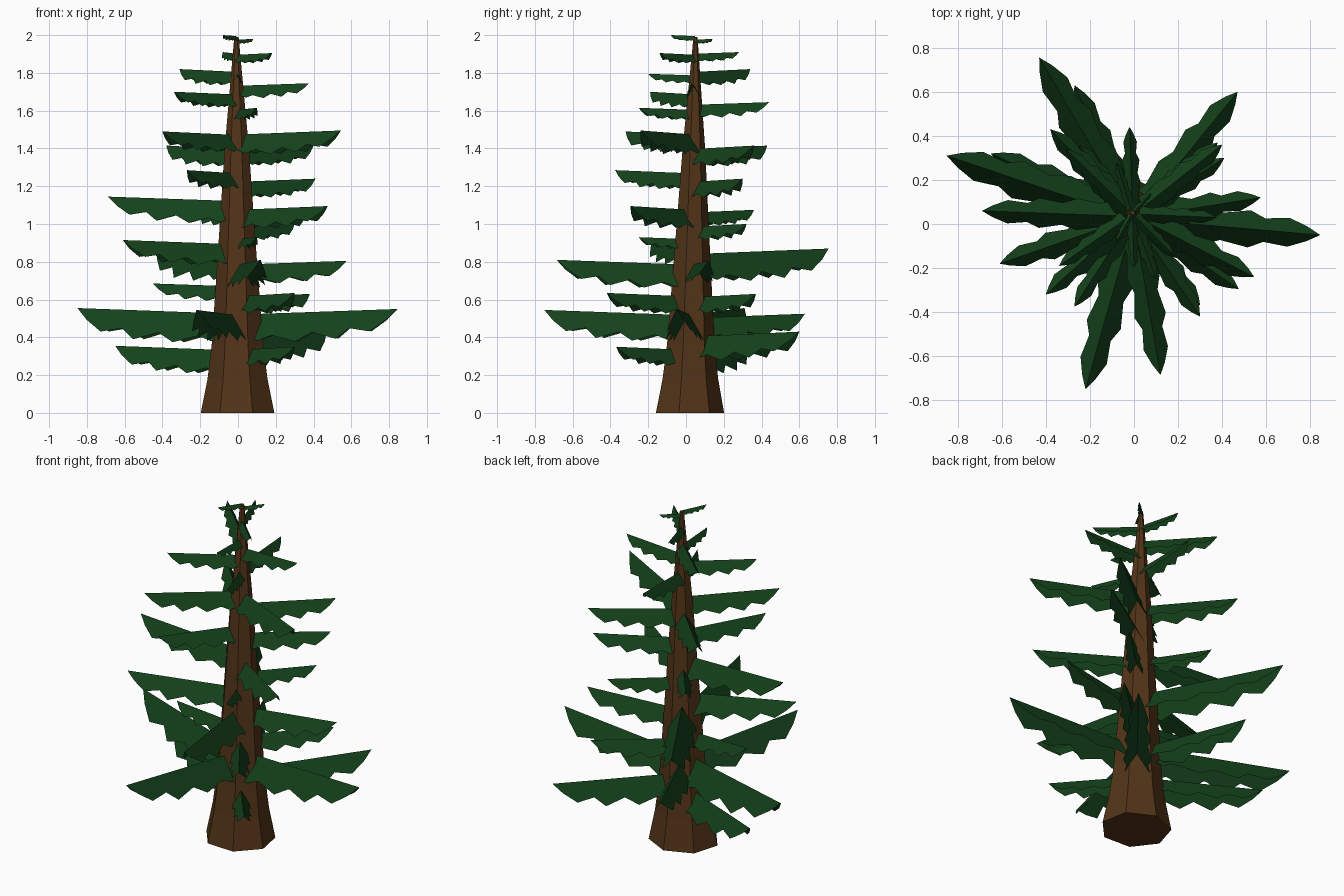
import bpy, bmesh, math
from mathutils import Vector

if "Cube" in bpy.data.objects:
    bpy.data.objects.remove(bpy.data.objects["Cube"])


def material(name, rgb):
    m = bpy.data.materials.new(name)
    m.diffuse_color = (*rgb, 1)
    m.use_nodes = True
    m.node_tree.nodes["Principled BSDF"].inputs["Base Color"].default_value = m.diffuse_color
    return m


BARK = material("bark", (0.085, 0.034, 0.009))
NEEDLES = material("needles", (0.007, 0.054, 0.011))


def finish(bm, name, mat):
    mesh = bpy.data.meshes.new(name)
    bm.to_mesh(mesh)
    bm.free()
    mesh.materials.append(mat)
    obj = bpy.data.objects.new(name, mesh)
    bpy.context.collection.objects.link(obj)
    return obj


def axis(z):
    return Vector((-0.004 * z, 0.014 + 0.018 * z, z))


# trunk: seven-sided tapered rings with a flared foot
bm = bmesh.new()
rings = []
for z, r in [(0, 0.2), (0.18, 0.163), (0.36, 0.14), (0.8, 0.108),
             (1.4, 0.066), (1.99, 0.012)]:
    c = axis(z)
    rings.append([bm.verts.new(c + Vector((r * math.cos(a), 0.94 * r * math.sin(a), 0)))
                  for a in (math.radians(190 + i * 360 / 7) for i in range(7))])
for lo, hi in zip(rings, rings[1:]):
    for i in range(7):
        j = (i + 1) % 7
        bm.faces.new((lo[i], lo[j], hi[j], hi[i]))
bm.faces.new(rings[0][::-1])
bm.faces.new(rings[-1])
finish(bm, "trunk", BARK)

# drooping saw-tooth edge of a bough: (distance along, depth)
TEETH = [(0.03, 0.75), (0.13, 0.95), (0.22, 0.78), (0.37, 1.03), (0.47, 0.72),
         (0.62, 0.98), (0.70, 0.62), (0.83, 0.76), (0.93, 0.38)]


def bough(name, x, y, z):
    """Folded, tent-shaped bough from the trunk axis to its tip."""
    root = axis(z)
    out = Vector((x, y, z)) - root
    length = out.length
    out.normalize()
    side = Vector((-out.y, out.x, 0))
    depth = 0.175 * length
    bm = bmesh.new()
    rows = []
    for t, d in TEETH:
        top = root + out * length * t
        top.z -= 0.035 * length * (1 - t)
        drop = Vector((0, 0, -depth * d))
        wide = side * depth * 0.58 * d
        rows.append([bm.verts.new(p) for p in
                     (top + drop + wide, top, top + drop - wide)])
    tip = bm.verts.new((x, y, z))
    for a, b in zip(rows, rows[1:]):
        bm.faces.new((a[0], a[1], b[1], b[0]))
        bm.faces.new((a[1], a[2], b[2], b[1]))
    last = rows[-1]
    bm.faces.new((last[0], last[1], tip))
    bm.faces.new((last[1], last[2], tip))
    finish(bm, name, NEEDLES)


# bough tips, lowest to highest
TIPS = [
    (-0.65, 0.32, 0.355), (0.30, -0.37, 0.35), (0.47, 0.60, 0.43),
    (-0.27, 0.63, 0.525), (-0.85, 0.31, 0.555), (-0.22, -0.75, 0.545),
    (0.845, -0.05, 0.55), (0.30, -0.42, 0.635), (0.38, 0.37, 0.63),
    (-0.45, 0.06, 0.685), (0.575, 0.12, 0.805), (0.12, -0.685, 0.81),
    (-0.43, 0.755, 0.87), (-0.61, -0.18, 0.915), (0.10, -0.25, 0.93),
    (0.30, 0.32, 1.0), (-0.25, 0.36, 1.075), (0.475, -0.295, 1.095),
    (-0.69, 0.06, 1.145), (0.41, 0.30, 1.24), (-0.27, -0.375, 1.285),
    (-0.38, 0.43, 1.415), (0.40, 0.36, 1.415), (-0.40, -0.32, 1.49),
    (0.545, -0.24, 1.495), (0.10, -0.25, 1.615), (-0.02, 0.44, 1.645),
    (-0.34, -0.19, 1.70), (0.375, 0.03, 1.745), (0.0, -0.20, 1.795),
    (-0.31, 0.34, 1.82), (0.18, -0.14, 1.905), (-0.08, 0.28, 1.91),
    (0.08, 0.14, 1.98), (-0.08, -0.08, 2.0),
]
for n, (x, y, z) in enumerate(TIPS, 1):
    bough(f"bough_{n:02d}", x, y, z)
